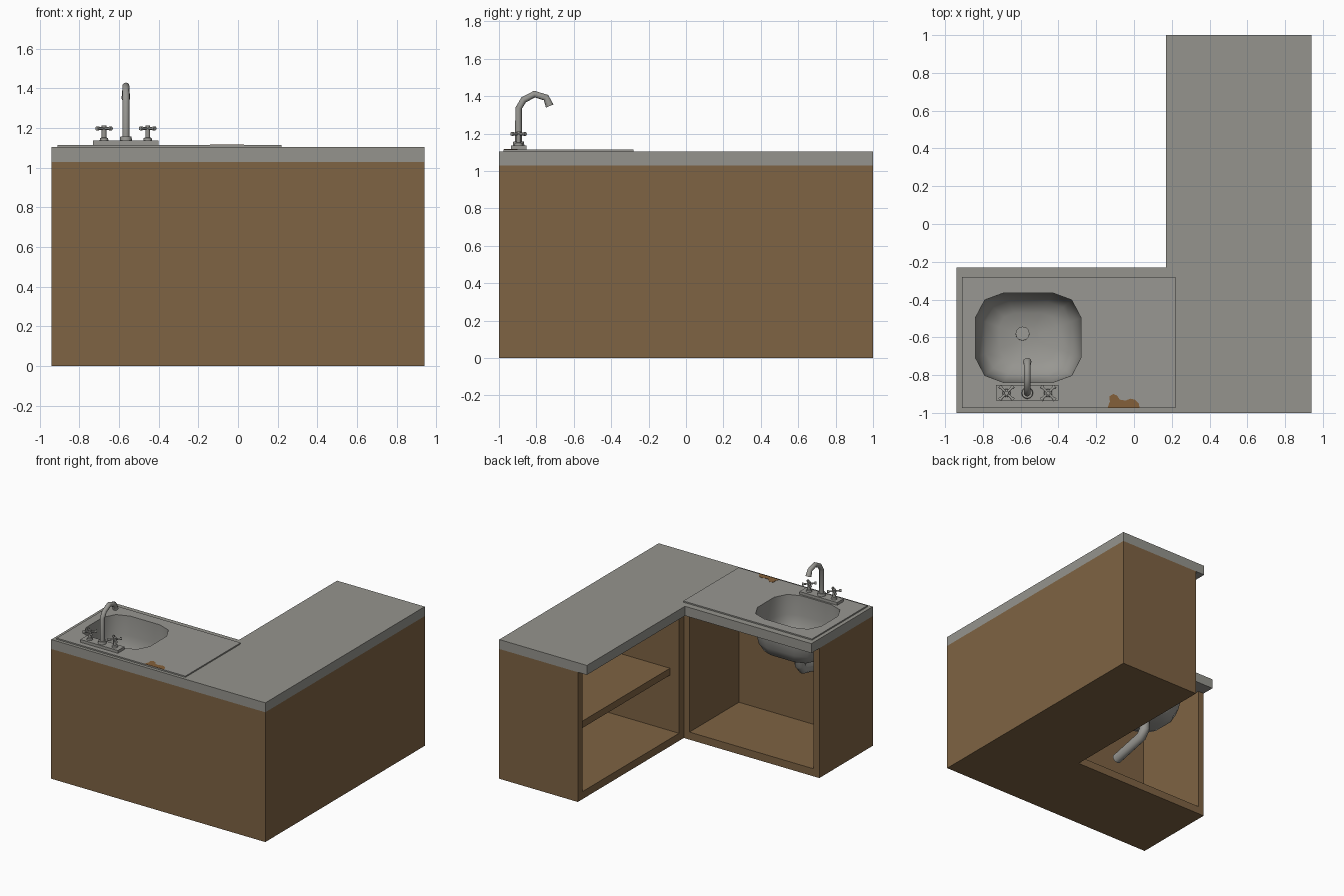
import bpy, bmesh, math
from mathutils import Vector

if "Cube" in bpy.data.objects:
    bpy.data.objects.remove(bpy.data.objects["Cube"])


def srgb(r, g, b):
    lin = [((c / 255 + 0.055) / 1.055) ** 2.4 for c in (r, g, b)]
    return (*lin, 1)


def material(name, rgb):
    m = bpy.data.materials.new(name)
    m.diffuse_color = srgb(*rgb)
    m.use_nodes = True
    m.node_tree.nodes["Principled BSDF"].inputs["Base Color"].default_value = m.diffuse_color
    return m


WOOD = material("brown wood", (126, 99, 67))
STONE = material("grey worktop", (149, 148, 141))
STEEL = material("steel grey", (152, 151, 146))
STAIN = material("rust brown", (132, 96, 58))


def finish(name, bm, mat, smooth=False):
    bmesh.ops.recalc_face_normals(bm, faces=bm.faces)
    me = bpy.data.meshes.new(name)
    bm.to_mesh(me)
    bm.free()
    me.materials.append(mat)
    ob = bpy.data.objects.new(name, me)
    bpy.context.collection.objects.link(ob)
    if smooth:
        bpy.ops.object.select_all(action="DESELECT")
        ob.select_set(True)
        bpy.context.view_layer.objects.active = ob
        bpy.ops.object.shade_smooth_by_angle(angle=math.radians(50))
    return ob


def prism(name, loops, z0, z1, mat):
    """Upright solid from an outline and optional hole outlines."""
    bm = bmesh.new()
    for loop in loops:
        vs = [bm.verts.new((x, y, z0)) for x, y in loop]
        for i, v in enumerate(vs):
            bm.edges.new((v, vs[i - 1]))
    bmesh.ops.triangle_fill(bm, edges=bm.edges[:], use_beauty=True)
    geo = bmesh.ops.extrude_face_region(bm, geom=bm.faces[:], use_keep_orig=True)
    top = [g for g in geo["geom"] if isinstance(g, bmesh.types.BMVert)]
    bmesh.ops.translate(bm, verts=top, vec=(0, 0, z1 - z0))
    return finish(name, bm, mat)


def rect(x0, x1, y0, y1):
    return [(x0, y0), (x1, y0), (x1, y1), (x0, y1)]


def tube(name, path, radii, mat, sides=12):
    """Round pipe through points lying in one plane of constant x."""
    bm = bmesh.new()
    pts = [Vector(p) for p in path]
    rings = []
    for i, p in enumerate(pts):
        t = (pts[min(i + 1, len(pts) - 1)] - pts[max(i - 1, 0)]).normalized()
        u = Vector((1, 0, 0))
        v = t.cross(u)
        rings.append([bm.verts.new(p + radii[i] * (u * math.cos(a) + v * math.sin(a)))
                      for a in (2 * math.pi * k / sides for k in range(sides))])
    for a, b in zip(rings, rings[1:]):
        for k in range(sides):
            j = (k + 1) % sides
            bm.faces.new((a[k], a[j], b[j], b[k]))
    bm.faces.new(rings[0])
    bm.faces.new(rings[-1])
    return finish(name, bm, mat, True)


# Cabinet: walls with two open bays facing the inner corner
walls = [(-.94, -1), (.94, -1), (.94, 1), (.25, 1), (.25, .94), (.88, .94),
         (.88, -.27), (.25, -.27), (.25, -.33), (.20, -.33), (.20, -.95),
         (-.89, -.95), (-.89, -.33), (-.94, -.33)]
prism("cabinet_walls", [walls], 0, 1.03, WOOD)
prism("sink_bay_floor", [rect(-.89, .20, -.95, -.33)], 0, .06, WOOD)
prism("shelf_bay_floor", [rect(.25, .88, -.27, .94)], 0, .06, WOOD)
prism("shelf", [rect(.33, .88, -.27, .94)], .50, .555, WOOD)

# Basin outline: rounded rectangle with twelve corners
CX, CY = -.56, -.602
quarter = [(.28, .105), (.23, .20), (.13, .237)]
basin = quarter + [(-x, y) for x, y in quarter[::-1]]
basin += [(-x, -y) for x, y in basin]
hole = [(CX + x, CY + y) for x, y in basin]

# Worktop and sink plate, both cut out for the basin
top = [(-.94, -1), (.94, -1), (.94, 1), (.17, 1), (.17, -.23), (-.94, -.23)]
prism("worktop", [top, hole], 1.03, 1.105, STONE)
prism("sink_plate", [rect(-.91, .22, -.975, -.28), hole], 1.105, 1.115, STEEL)

# Basin bowl
bm = bmesh.new()
rings = [[bm.verts.new((CX + x * s, CY + y * s, z)) for x, y in basin]
         for s, z in ((1, 1.114), (.985, .96), (.93, .88), (.80, .815), (.55, .785), (.2, .77))]
for a, b in zip(rings, rings[1:]):
    for k in range(12):
        j = (k + 1) % 12
        bm.faces.new((a[k], a[j], b[j], b[k]))
bm.faces.new(rings[-1])
bowl = finish("basin_bowl", bm, STEEL, True)
bowl.data.flip_normals()

# Drain pipe
tube("drain_pipe", [(-.59, -.58, .785), (-.59, -.585, .71), (-.59, -.62, .665), (-.59, -.90, .60)],
     [.037] * 4, STEEL)

# Rust patch on the sink plate
patch = [(-.14, -.974), (.03, -.974), (.025, -.95), (.005, -.93), (-.02, -.925), (-.045, -.935),
         (-.075, -.93), (-.09, -.908), (-.11, -.90), (-.13, -.912), (-.128, -.94)]
prism("rust_patch", [patch], 1.115, 1.117, STAIN)

# Tap: base, collar and bent spout
FX, FY = -.565, -.895
prism("tap_base", [rect(-.73, -.40, -.935, -.853)], 1.115, 1.137, STEEL)
tube("tap_collar", [(FX, FY, 1.137), (FX, FY, 1.158)], [.031, .028], STEEL)
tube("spout", [(FX, FY, 1.15), (FX, FY, 1.335), (FX, -.868, 1.380), (FX, -.81, 1.411),
               (FX, -.748, 1.392), (FX, -.729, 1.347)],
     [.018, .018, .018, .018, .018, .022], STEEL)

# Two cross handles
for side, hx in (("left", -.675), ("right", -.455)):
    tube(side + "_handle_stem", [(hx, FY, z) for z in (1.137, 1.15, 1.152, 1.212)],
         [.022, .02, .012, .012], STEEL)
    bm = bmesh.new()
    for k in range(4):
        a = math.pi / 4 + k * math.pi / 2
        d = Vector((math.cos(a), math.sin(a), 0))
        rot = d.to_track_quat("Z", "Y").to_matrix().to_4x4()
        for r, length, dist in ((.007, .045, .024), (.011, .012, .046)):
            geo = bmesh.ops.create_cone(bm, cap_ends=True, segments=8, radius1=r, radius2=r, depth=length)
            bmesh.ops.transform(bm, verts=geo["verts"], matrix=rot)
            bmesh.ops.translate(bm, verts=geo["verts"], vec=Vector((hx, FY, 1.198)) + d * dist)
    finish(side + "_handle_arms", bm, STEEL, True)
